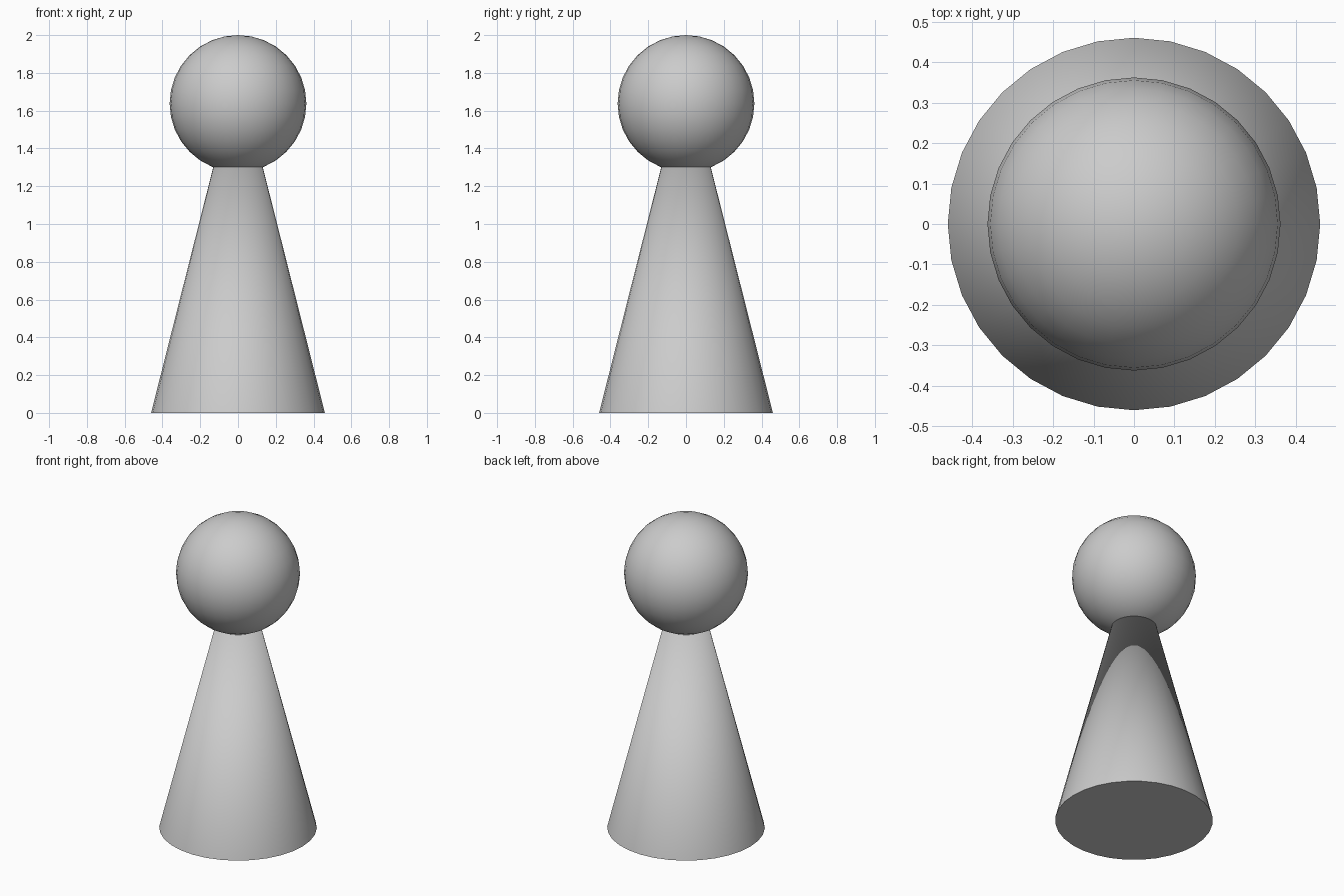
import bpy, math

if "Cube" in bpy.data.objects:
    bpy.data.objects.remove(bpy.data.objects["Cube"])

SIDES = 32
BASE_R, APEX_Z = 0.46, 1.82
HEAD_R = 0.362


def finish(name):
    obj = bpy.context.object
    obj.name = name
    bpy.ops.object.shade_smooth_by_angle(angle=math.radians(40))


# Tapered body, its tip buried in the head
bpy.ops.mesh.primitive_cone_add(vertices=SIDES, radius1=BASE_R, radius2=0,
                                depth=APEX_Z, location=(0, 0, APEX_Z / 2))
finish("body")

# Round head
bpy.ops.mesh.primitive_uv_sphere_add(segments=SIDES, ring_count=16, radius=HEAD_R,
                                     location=(0, 0, 2 - HEAD_R))
finish("head")
